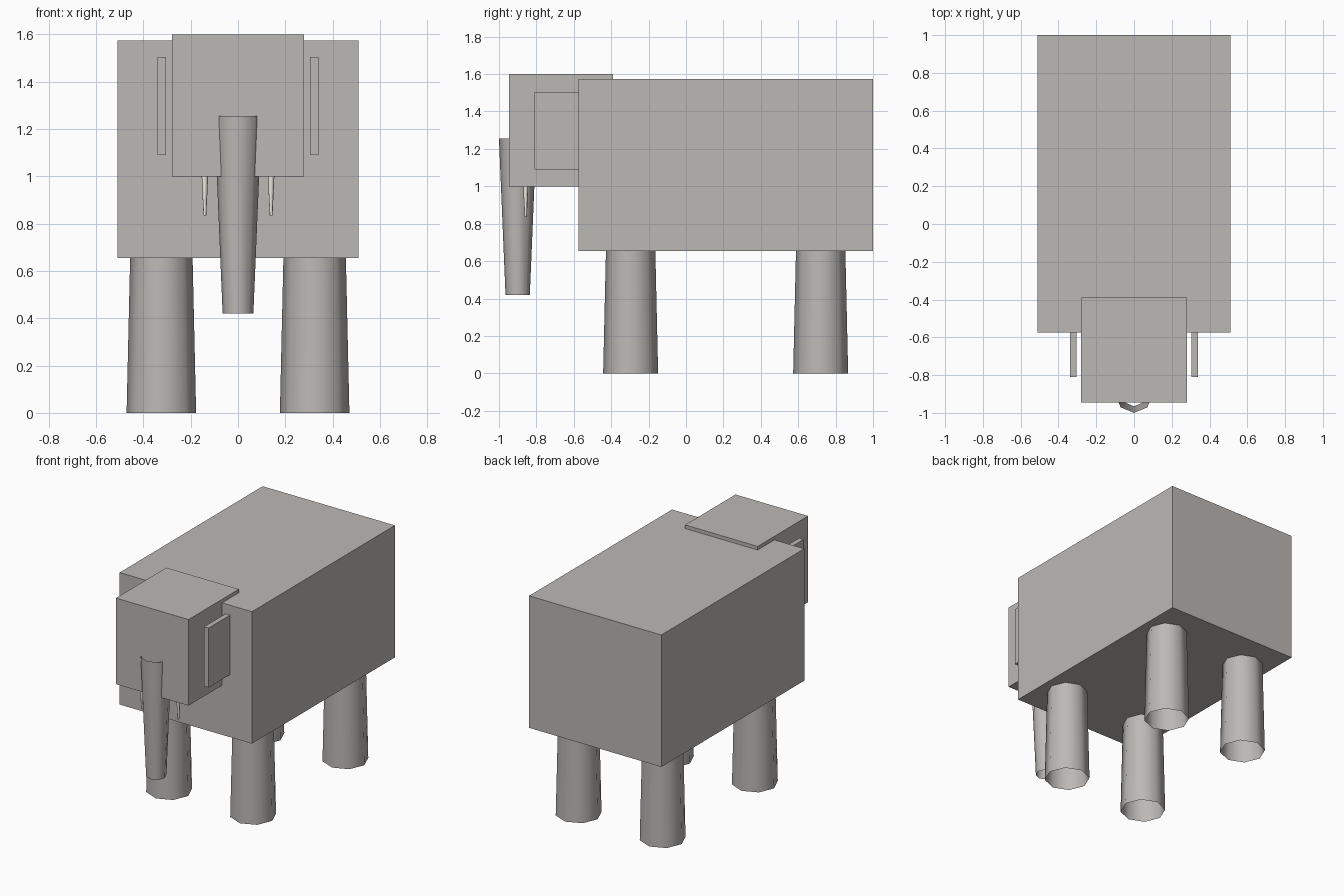
import bpy
import math

if "Cube" in bpy.data.objects:
    bpy.data.objects.remove(bpy.data.objects["Cube"])


def material(name, color):
    m = bpy.data.materials.new(name)
    m.diffuse_color = (*color, 1)
    m.use_nodes = True
    m.node_tree.nodes["Principled BSDF"].inputs["Base Color"].default_value = m.diffuse_color
    return m


HIDE = material("hide", (0.50, 0.48, 0.46))
IVORY = material("ivory", (0.85, 0.82, 0.74))


def box(name, x, y, z):
    """Box from (min, max) pairs on each axis."""
    bpy.ops.mesh.primitive_cube_add(
        size=1, location=[(a + b) / 2 for a, b in (x, y, z)])
    o = bpy.context.object
    o.name = name
    o.scale = [b - a for a, b in (x, y, z)]
    bpy.ops.object.transform_apply(location=False, rotation=False, scale=True)
    o.data.materials.append(HIDE)
    return o


def tube(name, x, y, z0, z1, r0, r1, mat=HIDE):
    """Open eight-sided tapered tube, smooth shaded."""
    bpy.ops.mesh.primitive_cone_add(
        vertices=8, radius1=r0, radius2=r1, depth=z1 - z0,
        end_fill_type='NOTHING', location=(x, y, (z0 + z1) / 2))
    o = bpy.context.object
    o.name = name
    o.data.materials.append(mat)
    bpy.ops.object.shade_smooth_by_angle(angle=math.radians(60))
    return o


# Body and head
box("body", (-0.51, 0.51), (-0.575, 1.0), (0.655, 1.575))
box("head", (-0.28, 0.28), (-0.945, -0.39), (1.0, 1.6))

# Trunk
tube("trunk", 0, -0.90, 0.42, 1.255, 0.065, 0.10)

# Paired parts
for side, s in (("left", 1), ("right", -1)):
    box(f"{side}_ear", sorted((s * 0.305, s * 0.34)), (-0.81, -0.52), (1.09, 1.505))
    tube(f"{side}_tusk", s * 0.14, -0.857, 0.835, 1.05, 0.006, 0.016, IVORY)
    tube(f"{side}_front_leg", s * 0.324, -0.296, 0, 0.70, 0.147, 0.131)
    tube(f"{side}_back_leg", s * 0.324, 0.72, 0, 0.70, 0.147, 0.131)
